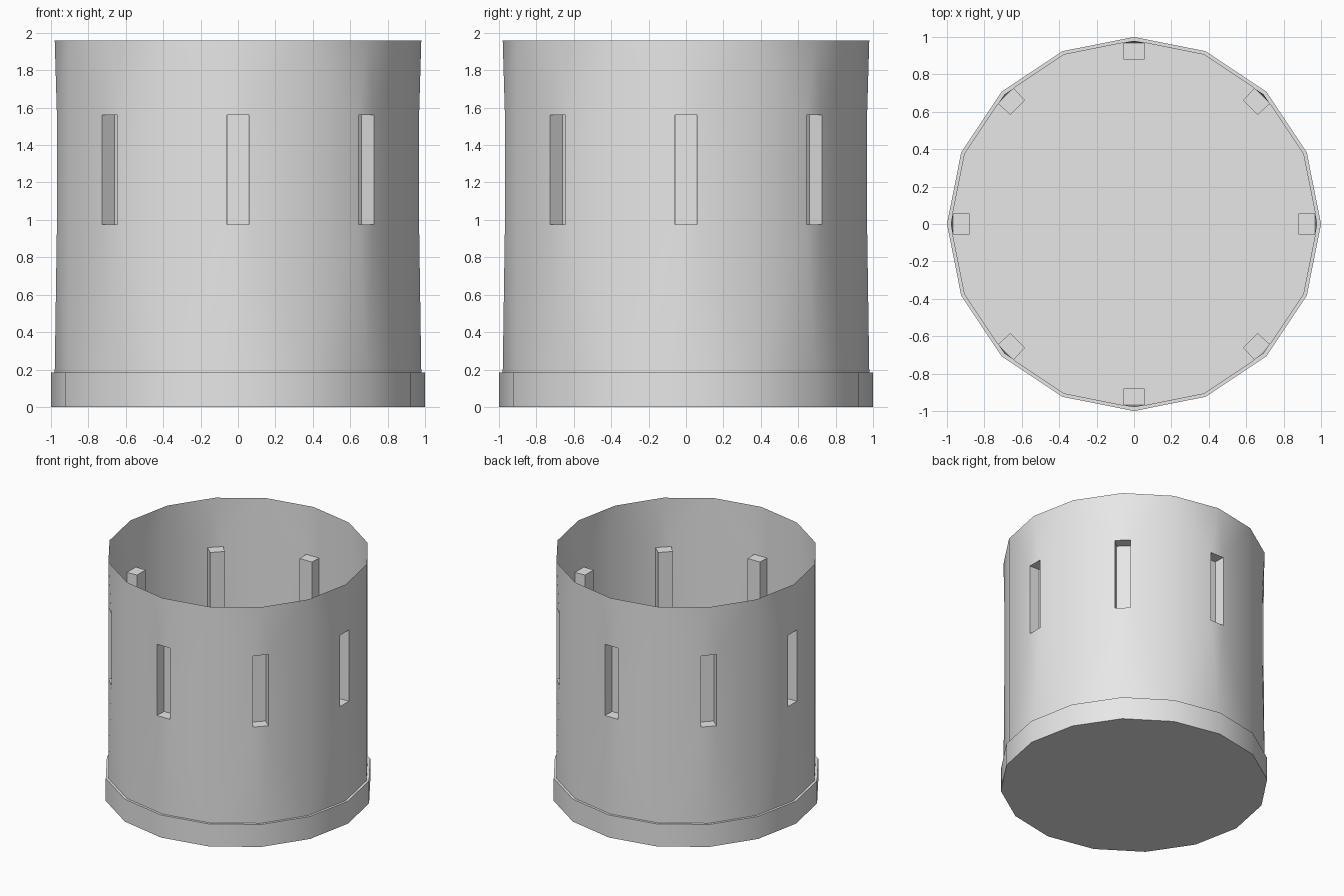
import bpy, bmesh, math
from mathutils import Matrix, Vector

if "Cube" in bpy.data.objects:
    bpy.data.objects.remove(bpy.data.objects["Cube"], do_unlink=True)

SIDES = 16
STEP = 2 * math.pi / SIDES
BASE_R, WALL_R = 1.0, 0.98
BASE_TOP, WALL_TOP = 0.185, 1.96
SLOT_LOW, SLOT_HIGH = 0.975, 1.56
SLOT_HALF, SLOT_INNER_HALF, SLOT_BACK_R = 0.059, 0.055, 0.88

grey = bpy.data.materials.new("light grey")
grey.use_nodes = True
colour = (0.8, 0.8, 0.8, 1)
grey.diffuse_color = colour
grey.node_tree.nodes["Principled BSDF"].inputs["Base Color"].default_value = colour


def finish(name, bm):
    bmesh.ops.remove_doubles(bm, verts=bm.verts[:], dist=0.0005)
    mesh = bpy.data.meshes.new(name)
    bm.to_mesh(mesh)
    bm.free()
    mesh.materials.append(grey)
    obj = bpy.data.objects.new(name, mesh)
    bpy.context.scene.collection.objects.link(obj)
    bpy.ops.object.select_all(action='DESELECT')
    obj.select_set(True)
    bpy.context.view_layer.objects.active = obj
    bpy.ops.object.shade_smooth_by_angle(angle=math.radians(30))
    return obj


def ring(bm, radius, z):
    return [bm.verts.new((radius * math.cos(i * STEP), radius * math.sin(i * STEP), z))
            for i in range(SIDES)]


# Base: closed underside, low rim and narrow ledge up to the wall
bm = bmesh.new()
rings = [ring(bm, BASE_R, 0), ring(bm, BASE_R, BASE_TOP), ring(bm, WALL_R, BASE_TOP)]
bm.faces.new(rings[0][::-1])
for low, high in zip(rings, rings[1:]):
    for i in range(SIDES):
        j = (i + 1) % SIDES
        bm.faces.new((low[i], low[j], high[j], high[i]))
finish("base", bm)

# Wall: an open thin shell with a recessed slot on every second corner
bm = bmesh.new()
slot_r = WALL_R - SLOT_HALF * math.tan(STEP / 2)
for k in range(SIDES // 2):
    turn = Matrix.Rotation(2 * k * STEP, 3, 'Z')

    def face(*points):
        bm.faces.new([bm.verts.new(turn @ Vector(p)) for p in points])

    def corner(side, z):
        return (WALL_R * math.cos(STEP), side * WALL_R * math.sin(STEP), z)

    def mouth(side, z):
        return (slot_r, side * SLOT_HALF, z)

    def back(side, z):
        return (SLOT_BACK_R, side * SLOT_INNER_HALF, z)

    foot, head = (WALL_R, 0, BASE_TOP), (WALL_R, 0, WALL_TOP)
    lo, hi = SLOT_LOW, SLOT_HIGH

    # Wall panels beside, above and below the slot
    for s in (1, -1):
        panels = [
            (mouth(s, lo), corner(s, BASE_TOP), corner(s, WALL_TOP), mouth(s, hi)),
            (head, mouth(s, hi), corner(s, WALL_TOP)),
            (foot, corner(s, BASE_TOP), mouth(s, lo)),
            (mouth(s, lo), mouth(s, hi), back(s, hi), back(s, lo)),
        ]
        for p in panels:
            face(*p[::s])
    face(head, mouth(-1, hi), mouth(1, hi))
    face(foot, mouth(1, lo), mouth(-1, lo))

    # Slot pocket
    face(back(-1, lo), back(1, lo), back(1, hi), back(-1, hi))
    face(mouth(-1, lo), mouth(1, lo), back(1, lo), back(-1, lo))
    face(mouth(1, hi), mouth(-1, hi), back(-1, hi), back(1, hi))
finish("slotted_wall", bm)
